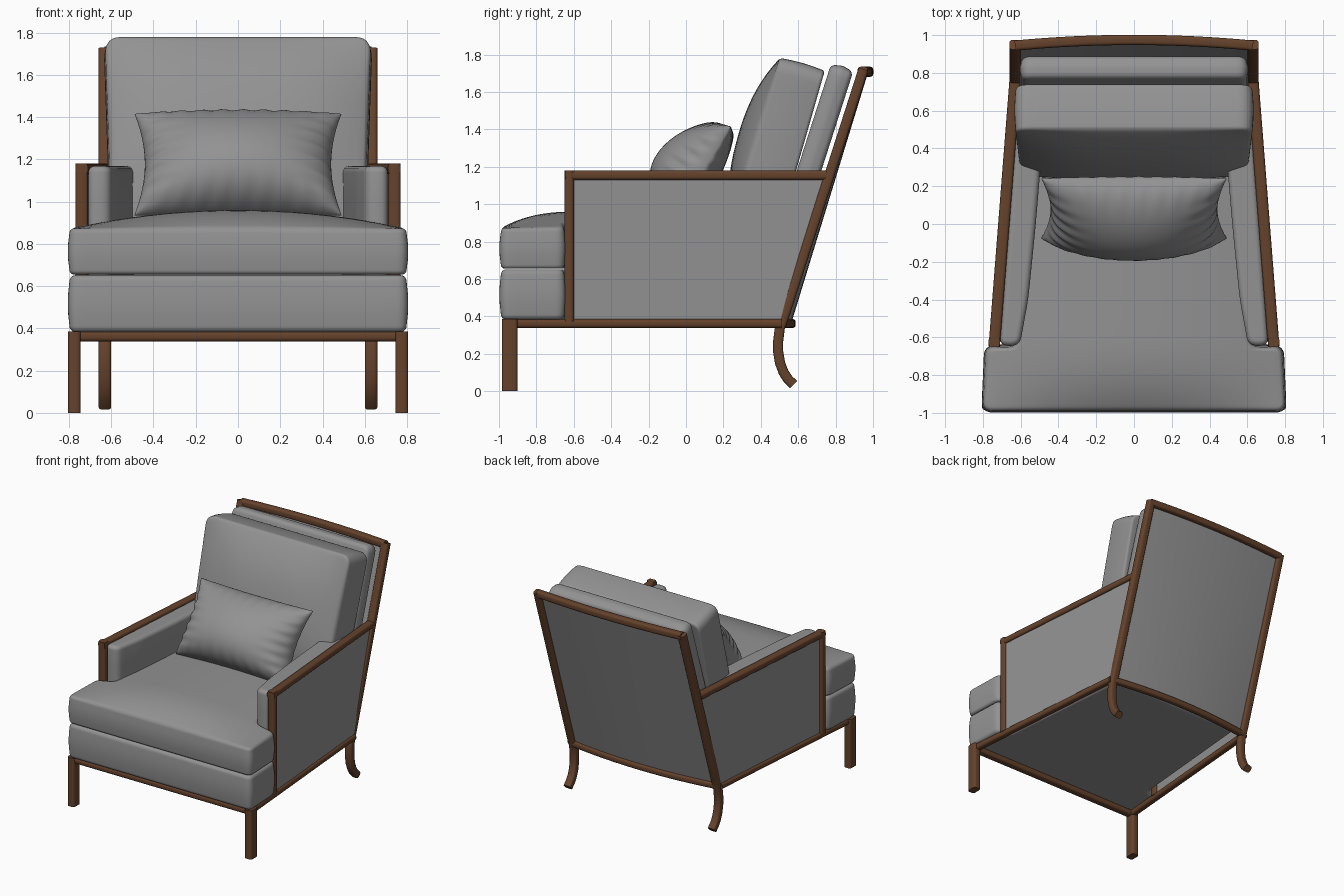
import bpy, bmesh, math
from mathutils import Vector

if "Cube" in bpy.data.objects:
    bpy.data.objects.remove(bpy.data.objects["Cube"])


def material(name, color):
    m = bpy.data.materials.new(name)
    m.diffuse_color = color
    m.use_nodes = True
    m.node_tree.nodes["Principled BSDF"].inputs["Base Color"].default_value = m.diffuse_color
    return m


wood = material("wood", (0.13, 0.055, 0.025, 1))
fabric = material("grey_fabric", (0.29, 0.29, 0.29, 1))


def finish(name, bm, mat=fabric, mirror=False, solid=0, angle=40):
    bmesh.ops.recalc_face_normals(bm, faces=bm.faces)
    if solid:
        bmesh.ops.solidify(bm, geom=bm.faces[:], thickness=solid)
        bmesh.ops.recalc_face_normals(bm, faces=bm.faces)
    me = bpy.data.meshes.new(name)
    bm.to_mesh(me)
    bm.free()
    ob = bpy.data.objects.new(name, me)
    bpy.context.collection.objects.link(ob)
    me.materials.append(mat)
    if mirror:
        ob.modifiers.new("mirror", 'MIRROR')
    bpy.ops.object.select_all(action='DESELECT')
    ob.select_set(True)
    bpy.context.view_layer.objects.active = ob
    bpy.ops.object.shade_smooth_by_angle(angle=math.radians(angle))
    return ob


def skin(bm, rings):
    """Join closed rings of points into a capped tube."""
    loops = [[bm.verts.new(p) for p in r] for r in rings]
    n = len(loops[0])
    for a, b in zip(loops, loops[1:]):
        for i in range(n):
            j = (i + 1) % n
            bm.faces.new((a[i], a[j], b[j], b[i]))
    bm.faces.new(loops[0])
    bm.faces.new(loops[-1])


def beam(name, pts, a, b, side=(1, 0, 0), r=0.016, mirror=False):
    """Sweep a rounded rectangle (half sizes a, b) along a path."""
    pts = [Vector(p) for p in pts]
    prof = []
    for k, (sx, sy) in enumerate(((1, 1), (-1, 1), (-1, -1), (1, -1))):
        for s in range(4):
            t = math.radians(90 * k + 30 * s)
            prof.append((sx * (a - r) + r * math.cos(t), sy * (b - r) + r * math.sin(t)))
    rings = []
    for i, p in enumerate(pts):
        t = (pts[min(i + 1, len(pts) - 1)] - pts[max(i - 1, 0)]).normalized()
        u = Vector(side)
        u = (u - t * u.dot(t)).normalized()
        v = t.cross(u)
        rings.append([p + u * x + v * y for x, y in prof])
    bm = bmesh.new()
    skin(bm, rings)
    return finish(name, bm, wood, mirror)


def rounded(poly, rad, step=0.04):
    """Round the corners of a counter-clockwise polygon and sample its edges."""
    out, n = [], len(poly)
    for i in range(n):
        p, q, s = (Vector(poly[(i + k) % n]) for k in (-1, 0, 1))
        d1, d2 = (p - q), (s - q)
        c = min(rad, d1.length * 0.45, d2.length * 0.45)
        a, b = q + d1.normalized() * c, q + d2.normalized() * c
        if out:
            m = int((a - out[-1]).length / step)
            out += [out[-1].lerp(a, k / (m + 1)) for k in range(1, m + 1)]
        out += [a * (1 - t) ** 2 + q * 2 * t * (1 - t) + b * t * t for t in [k / 6 for k in range(7)]]
    m = int((out[0] - out[-1]).length / step)
    out += [out[-1].lerp(out[0], k / (m + 1)) for k in range(1, m + 1)]
    return out


def cushion(name, poly, z0, z1, r=0.04, corner=0.05, crown=lambda x, y: 0, centre=(0, 0),
            puff=0.008, mirror=False):
    """Padded slab: outline with rolled edges, puffed sides and a crowned top."""
    o = rounded(poly, corner)
    n = len(o)
    nor = []
    for i in range(n):
        t = (o[(i + 1) % n] - o[i - 1]).normalized()
        nor.append(Vector((-t.y, t.x)))
    c = Vector(centre)

    def ring(d, s, z, top=0):
        pts = [c + (p + m * d - c) * s for p, m in zip(o, nor)]
        return [(p.x, p.y, z + top * crown(p.x, p.y)) for p in pts]

    scales = (0.03, 0.1, 0.2, 0.3, 0.4, 0.5, 0.6, 0.7, 0.78, 0.85, 0.91, 0.96)
    rings = [ring(r, s, z0) for s in scales]
    arc = [math.radians(a) for a in (0, 18, 36, 54, 72, 90)]
    rings += [ring(r * (1 - math.sin(a)), 1, z0 + r * (1 - math.cos(a))) for a in arc]
    for k in (0.25, 0.5, 0.75):
        rings.append(ring(-puff * math.sin(k * math.pi), 1, z0 + r + (z1 - z0 - 2 * r) * k))
    rings += [ring(r * (1 - math.cos(a)), 1, z1 - r + r * math.sin(a), math.sin(a)) for a in arc]
    rings += [ring(r, s, z1, 1) for s in reversed(scales)]
    bm = bmesh.new()
    skin(bm, rings)
    return finish(name, bm, mirror=mirror)


def side_x(y):
    return 0.74 - (y + 0.62) * 0.08


def post_y(z):
    return 0.515 + (z - 0.37) * 0.321


def back_point(x, z):
    bow = 0.05 - 0.02 * (z - 0.37) / 1.34
    return (x, post_y(z) + bow * (1 - (x / 0.63) ** 2), z)


# Wooden frame
beam("front_leg", [(0.775, -0.943, 0), (0.775, -0.943, 0.385)], 0.03, 0.042, mirror=True)
beam("back_post_and_leg", [(0.63, post_y(z), z) for z in (1.722, 1.2, 0.8, 0.42)] +
     [(0.63, y, z) for y, z in ((0.502, 0.34), (0.493, 0.27), (0.493, 0.21), (0.503, 0.15),
                                (0.522, 0.1), (0.545, 0.065), (0.575, 0.035))],
     0.03, 0.027, mirror=True)
beam("side_rail", [(side_x(-0.92), -0.92, 0.362), (side_x(0.51), 0.51, 0.362)], 0.026, 0.023, mirror=True)
beam("front_rail", [(-0.77, -0.943, 0.362), (0.77, -0.943, 0.362)], 0.03, 0.023, side=(0, 1, 0))
beam("arm_post", [(0.74, -0.625, 0.37), (0.74, -0.625, 1.18)], 0.03, 0.025, mirror=True)
beam("arm_rail", [(0.74, -0.648, 1.155), (side_x(0.75), 0.75, 1.155)], 0.03, 0.025, mirror=True)
xs = [-0.63 + 1.26 * i / 16 for i in range(17)]
beam("top_back_rail", [back_point(x, 1.708) for x in xs], 0.027, 0.027, side=(0, 0, 1))
beam("bottom_back_rail", [back_point(x, 0.362) for x in xs], 0.024, 0.024, side=(0, 0, 1))

# Outer side panel
bm = bmesh.new()
bm.faces.new([bm.verts.new((side_x(y) + 0.01, y, z)) for y, z in
              ((-0.62, 0.37), (post_y(0.37), 0.37), (post_y(1.15), 1.15), (-0.62, 1.15))])
finish("side_panel", bm, mirror=True, solid=0.02)

# Bowed outer back panel
bm = bmesh.new()
rows = [[bm.verts.new(back_point(x, z)) for x in xs] for z in (0.37, 0.8, 1.25, 1.7)]
for a, b in zip(rows, rows[1:]):
    for i in range(16):
        bm.faces.new((a[i], a[i + 1], b[i + 1], b[i]))
finish("back_panel", bm, solid=0.015)


# T-shaped seat base and seat cushion
def t_shape(stem_front, stem_back, back):
    right = [(0.8, -0.99), (0.785, -0.65), (stem_front, -0.65), (stem_back, back)]
    return right + [(-x, y) for x, y in reversed(right)]


def seat_crown(x, y):
    rise = 1 - (1 - min(1, max(0, (y + 0.99) / 0.4))) ** 2.5
    return 0.088 * max(0, 1 - (x / 0.8) ** 2) * rise


cushion("seat_base", t_shape(0.68, 0.58, 0.495), 0.382, 0.652, r=0.03, centre=(0, -0.66))
cushion("seat_cushion", t_shape(0.62, 0.53, 0.5), 0.655, 0.872, r=0.022, crown=seat_crown,
        centre=(0, -0.66))

# Padded inner arm
cushion("arm_pad", [(0.605, -0.645), (0.712, -0.645), (0.625, 0.56), (0.49, 0.56), (0.495, 0.3),
                    (0.52, 0.0), (0.56, -0.4)], 0.6, 1.168, r=0.03, corner=0.06,
        centre=(0.6, -0.05), puff=0, mirror=True)

# Inner back upholstery
inner = cushion("inner_back", [(-0.6, 0), (0.6, 0), (0.6, 1.36), (-0.6, 1.36)], 0, 0.125,
                r=0.035, corner=0.06, centre=(0, 0.68), puff=0.005)
inner.location = (0, 0.48, 0.42)
inner.rotation_euler.x = math.radians(90 - 17.8)


# Loose back cushion with a domed front
def dome(x, y):
    return 0.1 * max(0, 1 - abs(x / 0.63) ** 3) * max(0, 1 - abs((y - 0.45) / 0.46) ** 2.4)


back = cushion("back_cushion", [(-0.6, 0), (0.6, 0), (0.63, 0.915), (-0.63, 0.915)], 0, 0.25,
               r=0.018, corner=0.08, crown=dome, centre=(0, 0.45), puff=0.006)
back.location = (0, 0.49, 0.835)
back.rotation_euler.x = math.radians(90 - 16)

# Lumbar pillow with pinched sides and gathered edges
bm = bmesh.new()
N = 56
low, high = Vector((0, -0.075, 0.935)), Vector((0, 0.24, 1.415))
up = (high - low) / 2
mid = (high + low) / 2
front = Vector((0, -up.z, up.y)).normalized()
for thick in (0.245, -0.1):
    grid = []
    for i in range(N + 1):
        row = []
        for j in range(N + 1):
            u, v = (math.sin(math.pi / 2 * (2 * k / N - 1)) for k in (i, j))
            a, b = max(0, 1 - u * u), max(0, 1 - v * v)
            fold = 0.03 * (math.sin(23 * v + 1) * abs(u) ** 7 * b + math.sin(31 * u) * abs(v) ** 7 * a)
            t = thick * (a ** 0.45 * b ** 0.48) * (1 + 6 * fold) * (1 - 0.2 * v)
            p = mid + up * v * (1 - 0.03 * a) + front * t
            p.x = 0.49 * u * (1 - 0.1 * b)
            row.append(bm.verts.new(p))
        grid.append(row)
    for i in range(N):
        for j in range(N):
            bm.faces.new((grid[i][j], grid[i + 1][j], grid[i + 1][j + 1], grid[i][j + 1]))
bmesh.ops.remove_doubles(bm, verts=bm.verts, dist=0.0002)
finish("lumbar_pillow", bm, angle=60)
